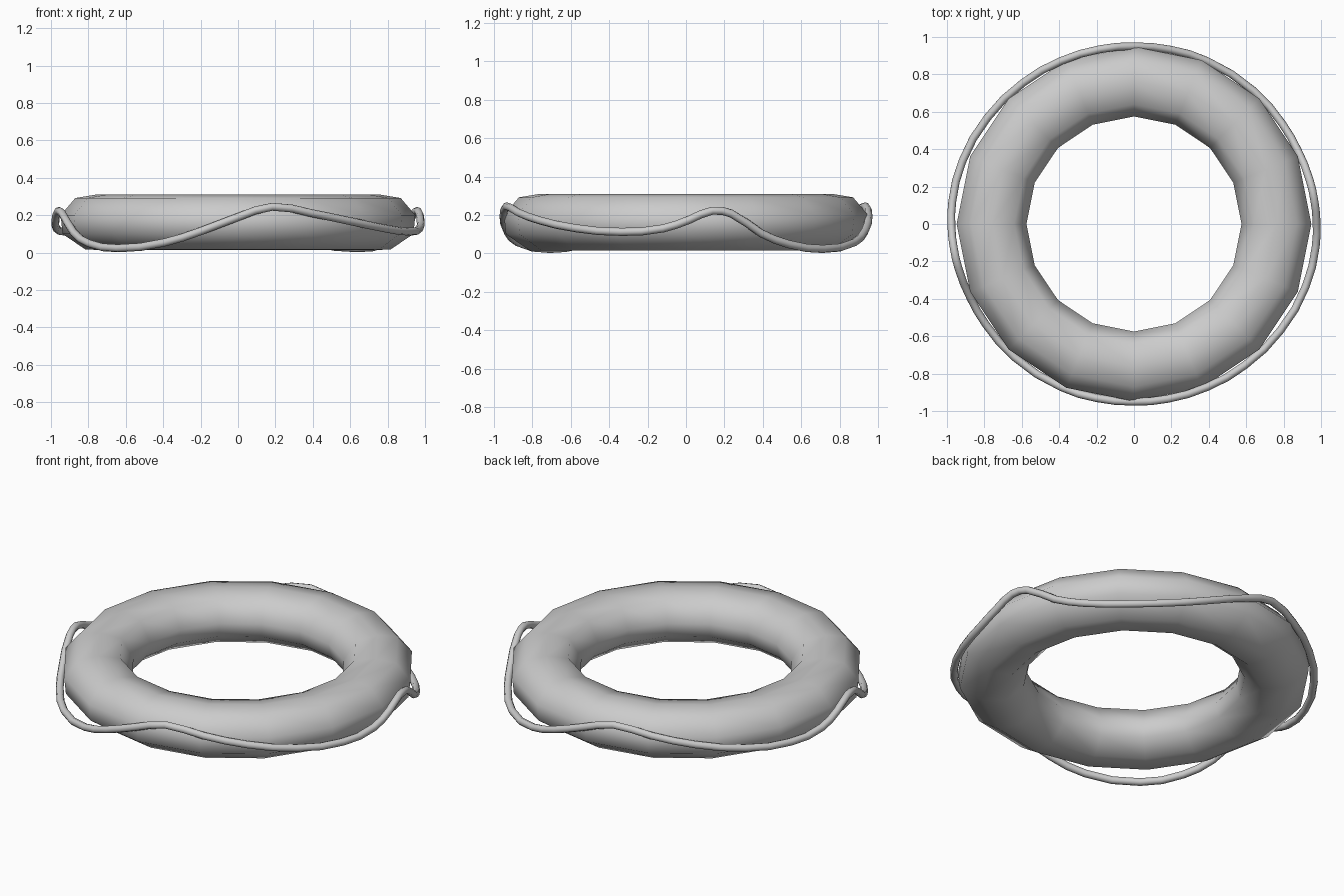
import bpy, bmesh, math

if "Cube" in bpy.data.objects:
    bpy.data.objects.remove(bpy.data.objects["Cube"])

mat = bpy.data.materials.new("light grey")
mat.diffuse_color = (0.6, 0.6, 0.6, 1)
mat.use_nodes = True
mat.node_tree.nodes["Principled BSDF"].inputs["Base Color"].default_value = mat.diffuse_color

# Ring body: 16 segments of a rounded cross-section (radius, height)
profile = [(0.76, 0.31), (0.87, 0.292), (0.948, 0.2), (0.938, 0.1),
           (0.815, 0.016), (0.69, 0.014), (0.595, 0.09), (0.575, 0.175),
           (0.64, 0.285)]
SEG = 16
bm = bmesh.new()
rings = []
for i in range(SEG):
    a = 2 * math.pi * i / SEG
    rings.append([bm.verts.new((r * math.cos(a), r * math.sin(a), z)) for r, z in profile])
n = len(profile)
for i in range(SEG):
    p, q = rings[i], rings[(i + 1) % SEG]
    for j in range(n):
        k = (j + 1) % n
        bm.faces.new((p[j], p[k], q[k], q[j])).smooth = True
bmesh.ops.recalc_face_normals(bm, faces=bm.faces)
me = bpy.data.meshes.new("ring_body")
bm.to_mesh(me)
bm.free()
me.materials.append(mat)
ring = bpy.data.objects.new("ring_body", me)
bpy.context.collection.objects.link(ring)

# Grab rope: wavy loop, the half turn repeated twice (angle, radius, height)
half = [(-79, 0.952, 0.245), (-66, 0.955, 0.212), (-52, 0.96, 0.17),
        (-36, 0.968, 0.13), (-20, 0.977, 0.112), (-7, 0.979, 0.13),
        (1, 0.976, 0.175), (8, 0.972, 0.222), (14, 0.968, 0.208),
        (24, 0.96, 0.105), (34, 0.957, 0.048), (48, 0.957, 0.023),
        (66, 0.955, 0.055), (78, 0.952, 0.115), (90, 0.95, 0.19)]
path = [(a + t, r, z) for t in (0, 180) for a, r, z in half]
cu = bpy.data.curves.new("grab_rope", 'CURVE')
cu.dimensions = '3D'
cu.bevel_depth = 0.021
cu.bevel_resolution = 2
cu.resolution_u = 2
sp = cu.splines.new('BEZIER')
sp.bezier_points.add(len(path) - 1)
for bp, (a, r, z) in zip(sp.bezier_points, path):
    t = math.radians(a)
    bp.co = (r * math.cos(t), r * math.sin(t), z)
    bp.handle_left_type = bp.handle_right_type = 'AUTO'
sp.use_cyclic_u = True
sp.use_smooth = True
cu.materials.append(mat)
rope = bpy.data.objects.new("grab_rope", cu)
bpy.context.collection.objects.link(rope)
bpy.context.view_layer.objects.active = rope
rope.select_set(True)
bpy.ops.object.convert(target='MESH')
